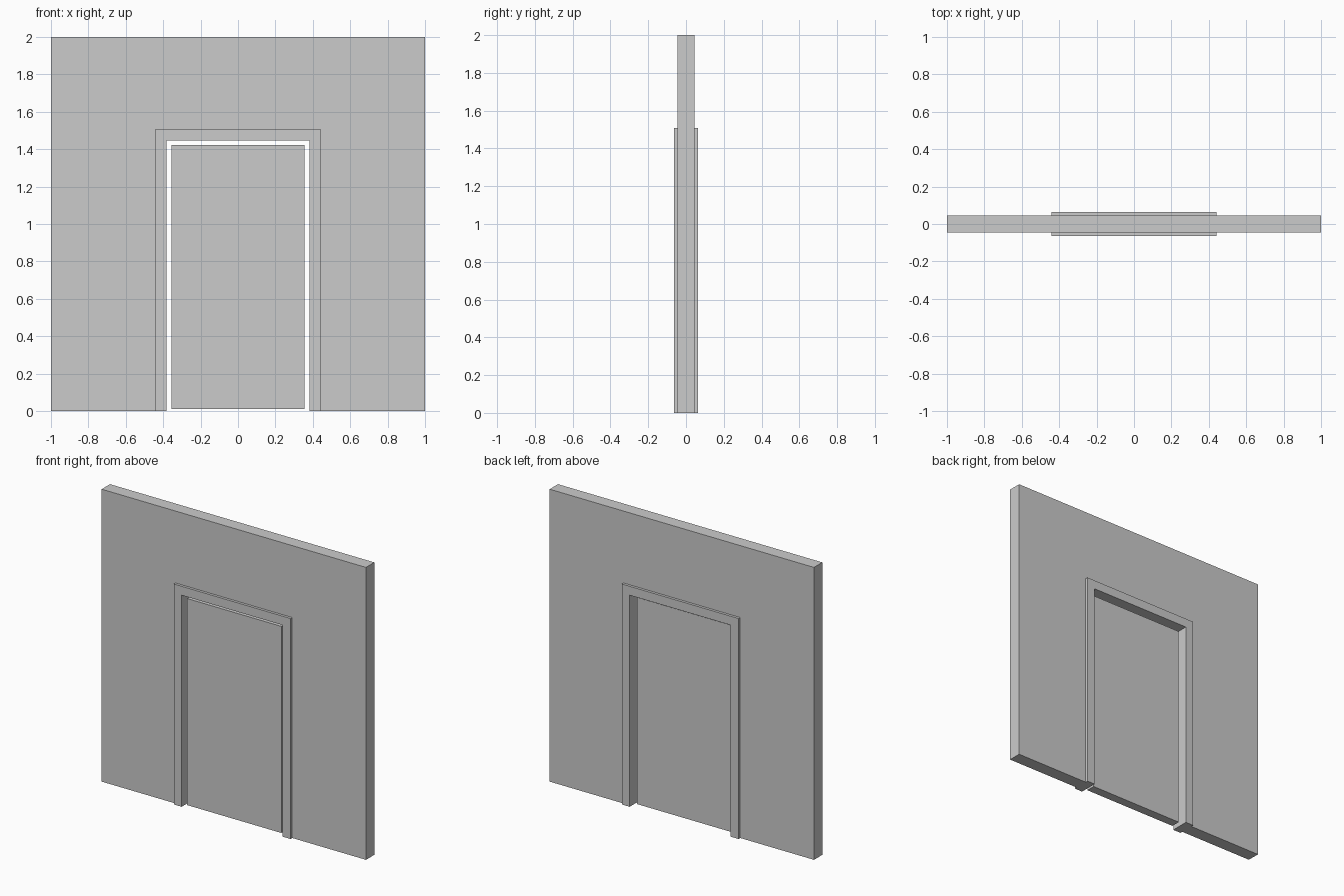
import bpy
import bmesh

if "Cube" in bpy.data.objects:
    bpy.data.objects.remove(bpy.data.objects["Cube"])


def extrude_profile(name, points, y_front, y_back):
    """Extrude a closed x-z outline from y_front to y_back."""
    bm = bmesh.new()
    face = bm.faces.new([bm.verts.new((x, y_front, z)) for x, z in points])
    result = bmesh.ops.extrude_face_region(bm, geom=[face])
    verts = [v for v in result["geom"] if isinstance(v, bmesh.types.BMVert)]
    bmesh.ops.translate(bm, verts=verts, vec=(0, y_back - y_front, 0))
    bmesh.ops.recalc_face_normals(bm, faces=bm.faces)
    mesh = bpy.data.meshes.new(name)
    bm.to_mesh(mesh)
    bm.free()
    obj = bpy.data.objects.new(name, mesh)
    bpy.context.collection.objects.link(obj)
    return obj


def arch(outer_x, outer_z, inner_x, inner_z):
    """Upside-down U outline standing on the floor."""
    half = [(inner_x, inner_z), (inner_x, 0), (outer_x, 0), (outer_x, outer_z)]
    return half + [(-x, z) for x, z in reversed(half)]


# Wall with a doorway that receives the frame
extrude_profile("wall", arch(1.0, 2.0, 0.442, 1.508), -0.045, 0.045)

# Door frame, passing through the wall and standing proud on both sides
extrude_profile("door_frame", arch(0.442, 1.508, 0.382, 1.447), -0.063, 0.063)

# Door leaf with a clearance gap all around, set towards the front
extrude_profile("door", [(-0.356, 0.01), (0.356, 0.01), (0.356, 1.423), (-0.356, 1.423)],
                -0.041, 0.022)
